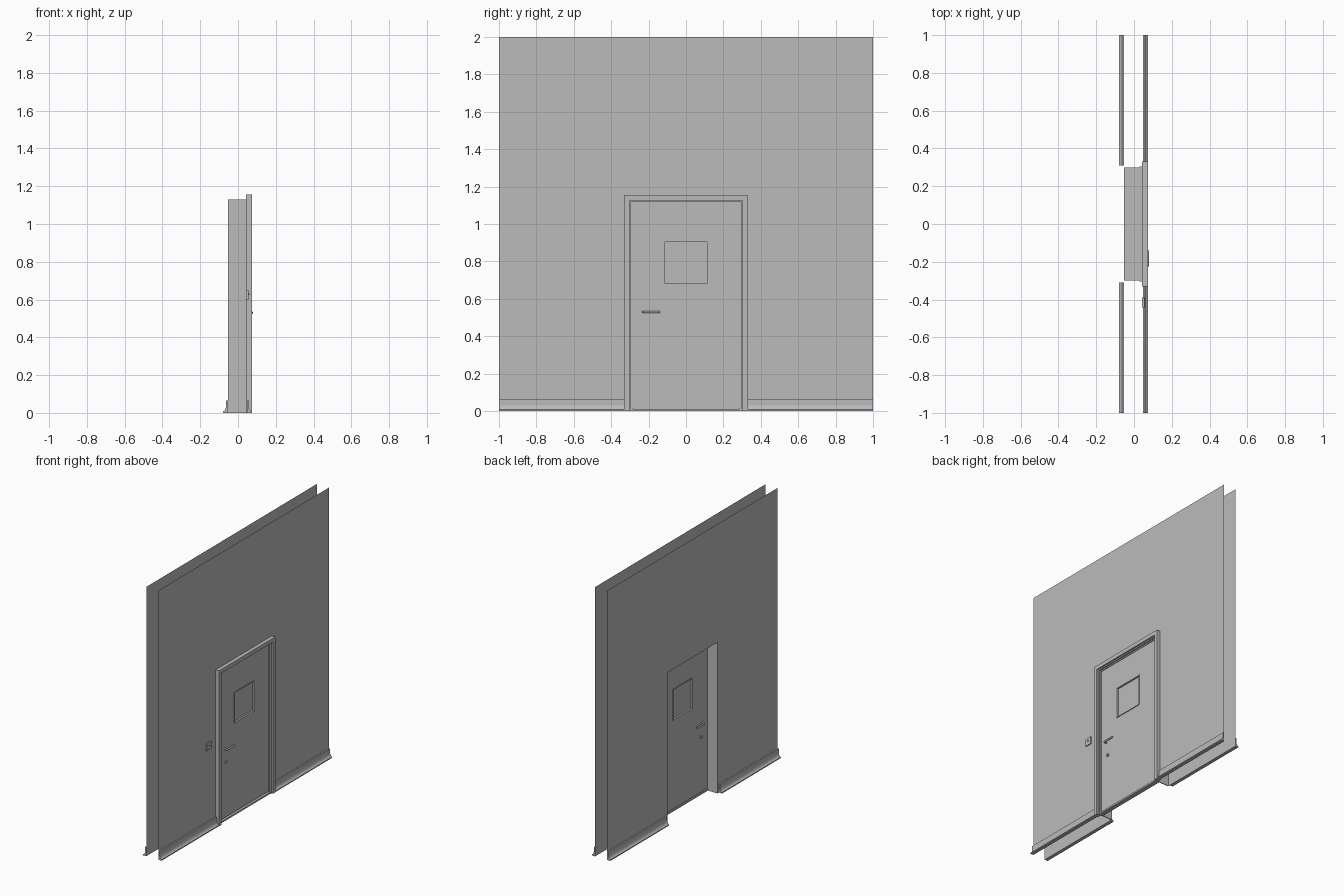
import bpy, bmesh, math

cube = bpy.data.objects.get("Cube")
if cube:
    bpy.data.objects.remove(cube, do_unlink=True)

grey = bpy.data.materials.new("plain_grey")
grey.use_nodes = True
COLOUR = (0.5, 0.5, 0.5, 1)
grey.diffuse_color = COLOUR
grey.node_tree.nodes["Principled BSDF"].inputs["Base Color"].default_value = COLOUR

# Wall and door planes along x
BACK_WALL, FRONT_WALL = -0.053, 0.047
LEAF_BACK, LEAF_FRONT = 0.028, 0.05


def finish(name, bm):
    bmesh.ops.recalc_face_normals(bm, faces=bm.faces)
    mesh = bpy.data.meshes.new(name)
    bm.to_mesh(mesh)
    bm.free()
    mesh.materials.append(grey)
    obj = bpy.data.objects.new(name, mesh)
    bpy.context.collection.objects.link(obj)
    return obj


def extrude(name, points, offset):
    """Flat polygon, pushed along offset when one is given."""
    bm = bmesh.new()
    face = bm.faces.new([bm.verts.new(p) for p in points])
    if offset:
        new = bmesh.ops.extrude_face_region(bm, geom=[face], use_keep_orig=True)["geom"]
        verts = [g for g in new if isinstance(g, bmesh.types.BMVert)]
        bmesh.ops.translate(bm, verts=verts, vec=offset)
    return finish(name, bm)


def arch(name, outer, inner, x0, x1, bottom=0):
    """Door surround made from (half width, top) pairs."""
    (ow, ot), (iw, it) = outer, inner
    outline = [(-ow, bottom), (-ow, ot), (ow, ot), (ow, bottom),
               (iw, bottom), (iw, it), (-iw, it), (-iw, bottom)]
    offset = (x1 - x0, 0, 0) if x1 > x0 else None
    return extrude(name, [(x0, y, z) for y, z in outline], offset)


def box(name, x, y, z):
    corners = [(x[0], y[0], z[0]), (x[0], y[1], z[0]), (x[0], y[1], z[1]), (x[0], y[0], z[1])]
    return extrude(name, corners, (x[1] - x[0], 0, 0))


def ring(name, outer, inner, x0, x1):
    """Rectangular ring from (y0, y1, z0, z1) limits."""
    bm = bmesh.new()

    def loop(r, x):
        a, b, c, d = r
        return [bm.verts.new((x, y, z)) for y, z in ((a, c), (b, c), (b, d), (a, d))]

    loops = [loop(outer, x0), loop(outer, x1), loop(inner, x1), loop(inner, x0)]
    for k in range(4):
        p, q = loops[k], loops[(k + 1) % 4]
        for i in range(4):
            j = (i + 1) % 4
            bm.faces.new((p[i], p[j], q[j], q[i]))
    return finish(name, bm)


def disc(name, x0, x1, y, z, radius):
    step = math.tau / 24
    points = [(x0, y + radius * math.cos(i * step), z + radius * math.sin(i * step))
              for i in range(24)]
    return extrude(name, points, (x1 - x0, 0, 0))


def lever(name, x0, x1):
    """Round bent bar handle, built from a bevelled path."""
    curve = bpy.data.curves.new(name, "CURVE")
    curve.dimensions = "3D"
    curve.bevel_depth = 0.0065
    curve.bevel_resolution = 3
    curve.use_fill_caps = True
    spline = curve.splines.new("POLY")
    bend = 0.008 * (1 if x1 > x0 else -1)
    path = [(x0, -0.228), (x1 - bend, -0.228), (x1 - bend * 0.3, -0.2255),
            (x1, -0.218), (x1, -0.14)]
    spline.points.add(len(path) - 1)
    for point, (x, y) in zip(spline.points, path):
        point.co = (x, y, 0.53, 1)
    curve.materials.append(grey)
    obj = bpy.data.objects.new(name, curve)
    bpy.context.collection.objects.link(obj)
    bpy.ops.object.select_all(action="DESELECT")
    obj.select_set(True)
    bpy.context.view_layer.objects.active = obj
    bpy.ops.object.convert(target="MESH")
    bpy.ops.object.shade_smooth_by_angle(angle=math.radians(40))


# Thin wall sheets with a doorway
arch("back_wall", (1, 2), (0.3, 1.13), BACK_WALL, BACK_WALL)
arch("front_wall", (1, 2), (0.303, 1.13), FRONT_WALL, FRONT_WALL)

# Coved skirting on the outer side of both walls
SKIRTING = [(0, 0), (0.026, 0), (0.026, 0.008), (0.018, 0.012), (0.013, 0.02),
            (0.01, 0.032), (0.01, 0.065), (0, 0.065)]
for wall, x, out, gap in (("back", BACK_WALL, -1, 0.31), ("front", FRONT_WALL, 1, 0.33)):
    for side, s in (("left", 1), ("right", -1)):
        extrude(f"{wall}_skirting_{side}", [(x + out * d, s * gap, z) for d, z in SKIRTING],
                (0, s * (1 - gap), 0))

# Doorway lining, architrave and stepped stop
arch("door_lining", (0.3, 1.13), (0.294, 1.122), BACK_WALL, 0.042)
arch("architrave", (0.33, 1.155), (0.303, 1.126), 0.042, 0.075)
arch("frame_step", (0.303, 1.126), (0.293, 1.117), 0.03, 0.064)
arch("frame_stop", (0.293, 1.117), (0.284, 1.108), 0.03, 0.054)
box("threshold", (0.026, 0.06), (-0.3, 0.3), (0, 0.012))
box("threshold_rail", (0.036, 0.042), (-0.284, 0.284), (0.012, 0.018))

# Door leaf with a glazed window
WINDOW = (-0.118, 0.118, 0.676, 0.908)
ring("door_leaf", (-0.284, 0.284, 0.018, 1.108), WINDOW, LEAF_BACK, LEAF_FRONT)
rim = [v + d for v, d in zip(WINDOW, (0.005, -0.005, 0.005, -0.005))]
ring("window_bead", WINDOW, rim, LEAF_BACK - 0.004, LEAF_FRONT + 0.004)
box("window_glass", (0.037, 0.041), WINDOW[:2], WINDOW[2:])

# Handles and locks on both faces
for face, x, out in (("front", LEAF_FRONT, 1), ("back", LEAF_BACK, -1)):
    lever(f"{face}_lever", x, x + out * 0.0225)
    disc(f"{face}_lock", x, x + out * 0.005, -0.215, 0.43, 0.013)
    disc(f"{face}_lock_core", x, x + out * 0.008, -0.215, 0.43, 0.008)

# Wall switch beside the door
box("switch_plate", (0.042, 0.055), (-0.442, -0.39), (0.597, 0.65))
disc("switch_button", 0.055, 0.061, -0.416, 0.628, 0.005)
